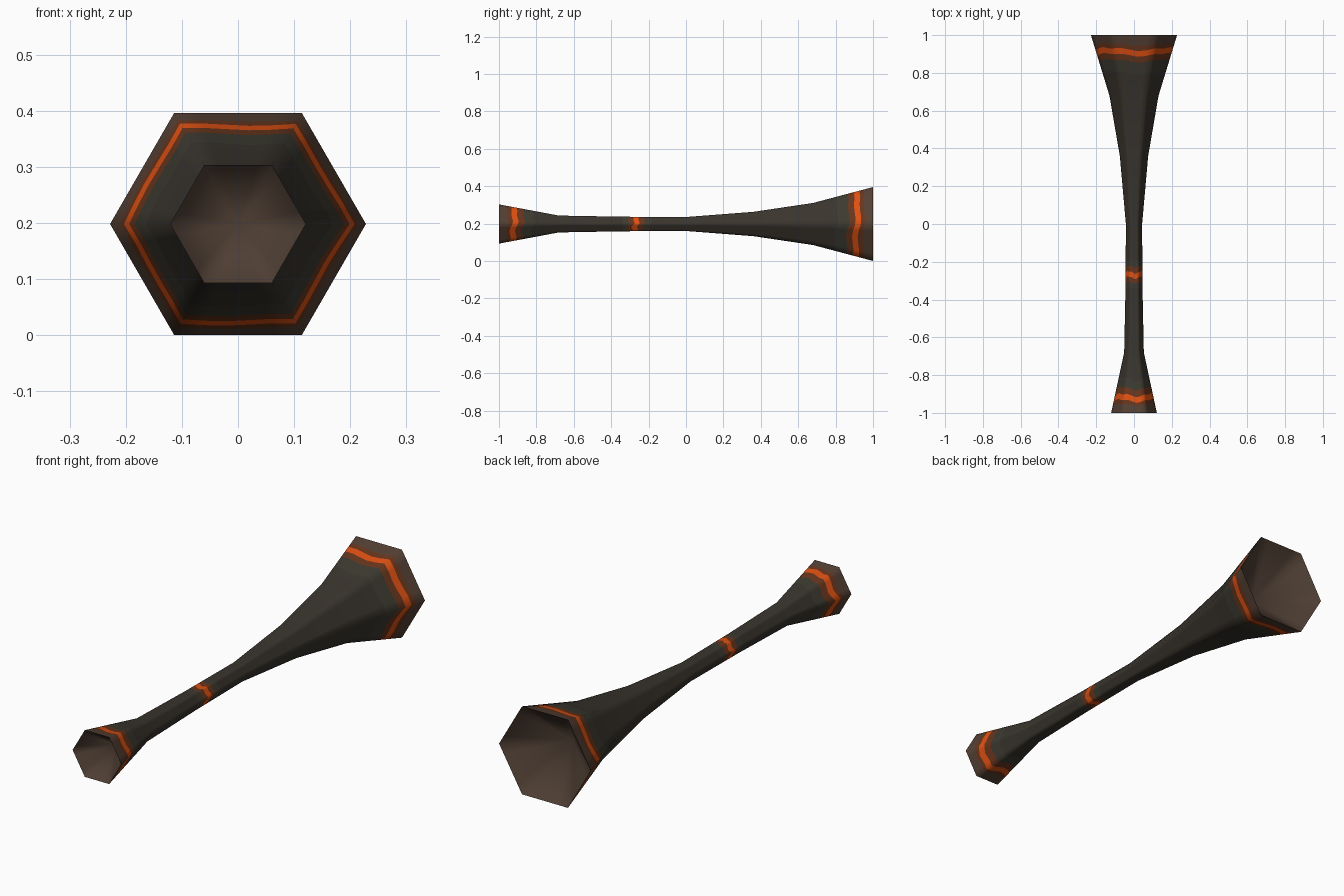
import bpy, bmesh, math

if "Cube" in bpy.data.objects:
    bpy.data.objects.remove(bpy.data.objects["Cube"])

CZ = 0.198           # height of the horn axis
SUB = 5              # segments along each of the six sides
N = 6 * SUB

# outer profile: (y, corner radius)
PROFILE = [(-1, .121), (-.68, .052), (-.34, .045), (0, .043),
           (.36, .075), (.68, .13), (1, .228)]


def srgb(r, g, b):
    f = lambda c: ((c / 255 + .055) / 1.055) ** 2.4 if c > 10 else c / 255 / 12.92
    return (f(r), f(g), f(b), 1)


COLOURS = [("charcoal", (57, 52, 45)), ("rim_brown", (84, 64, 52)),
           ("rust", (104, 53, 28)), ("ember_orange", (222, 80, 18)),
           ("ash_grey", (60, 58, 48)), ("inner_brown", (78, 62, 51))]
mats = []
for name, rgb in COLOURS:
    m = bpy.data.materials.new(name)
    m.diffuse_color = srgb(*rgb)
    m.use_nodes = True
    m.node_tree.nodes["Principled BSDF"].inputs["Base Color"].default_value = m.diffuse_color
    mats.append(m)
CHAR, RIM, RUST, ORANGE, ASH, INNER = range(6)


def radius(y):
    for (y0, r0), (y1, r1) in zip(PROFILE, PROFILE[1:]):
        if y <= y1:
            return r0 + (r1 - r0) * (y - y0) / (y1 - y0)
    return PROFILE[-1][1]


def hex_point(i):
    # point i on a unit hexagon with corners on +x and -x
    k, t = divmod(i % N, SUB)
    t /= SUB
    a, b = math.radians(60 * k), math.radians(60 * k + 60)
    return (math.cos(a) * (1 - t) + math.cos(b) * t,
            math.sin(a) * (1 - t) + math.sin(b) * t)


def wave(i):
    a = 2 * math.pi * i / N
    return .6 * math.sin(3 * a + .5) + .4 * math.sin(7 * a + 1)


# rings: (y, waviness, colour of the strip that follows)
RINGS = [(-1, 0, RIM), (-.955, .008, RUST), (-.935, .012, ORANGE),
         (-.905, .012, RUST), (-.87, .012, ASH), (-.82, .015, CHAR),
         (-.68, 0, CHAR), (-.34, 0, ASH), (-.31, .006, RUST),
         (-.283, .01, ORANGE), (-.255, .01, RUST), (-.225, .008, ASH),
         (-.19, .006, CHAR), (0, 0, CHAR), (.36, 0, CHAR), (.68, 0, CHAR),
         (.80, .015, ASH), (.865, .012, RUST), (.897, .012, ORANGE),
         (.927, .012, RUST), (.95, .008, RIM), (1, 0, RIM)]


def finish(bm, name):
    bmesh.ops.recalc_face_normals(bm, faces=bm.faces)
    me = bpy.data.meshes.new(name)
    bm.to_mesh(me)
    bm.free()
    for m in mats:
        me.materials.append(m)
    ob = bpy.data.objects.new(name, me)
    bpy.context.collection.objects.link(ob)
    bpy.ops.object.select_all(action='DESELECT')
    ob.select_set(True)
    bpy.context.view_layer.objects.active = ob
    bpy.ops.object.shade_smooth_by_angle(angle=math.radians(64))


# flared horn with wavy glowing bands and a recessed cone in each mouth
bm = bmesh.new()
loops = []
for y, amp, _ in RINGS:
    loop = []
    for i in range(N):
        yy = y + amp * wave(i)
        hx, hz = hex_point(i)
        r = radius(yy)
        loop.append(bm.verts.new((hx * r, yy, CZ + hz * r)))
    loops.append(loop)
for (a, b), (_, _, mat) in zip(zip(loops, loops[1:]), RINGS):
    for i in range(N):
        j = (i + 1) % N
        bm.faces.new((a[i], a[j], b[j], b[i])).material_index = mat
for loop, depth_y in ((loops[0], -.86), (loops[-1], .8)):
    apex = bm.verts.new((0, depth_y, CZ))
    for i in range(N):
        bm.faces.new((loop[i], loop[(i + 1) % N], apex)).material_index = INNER
finish(bm, "horn")
